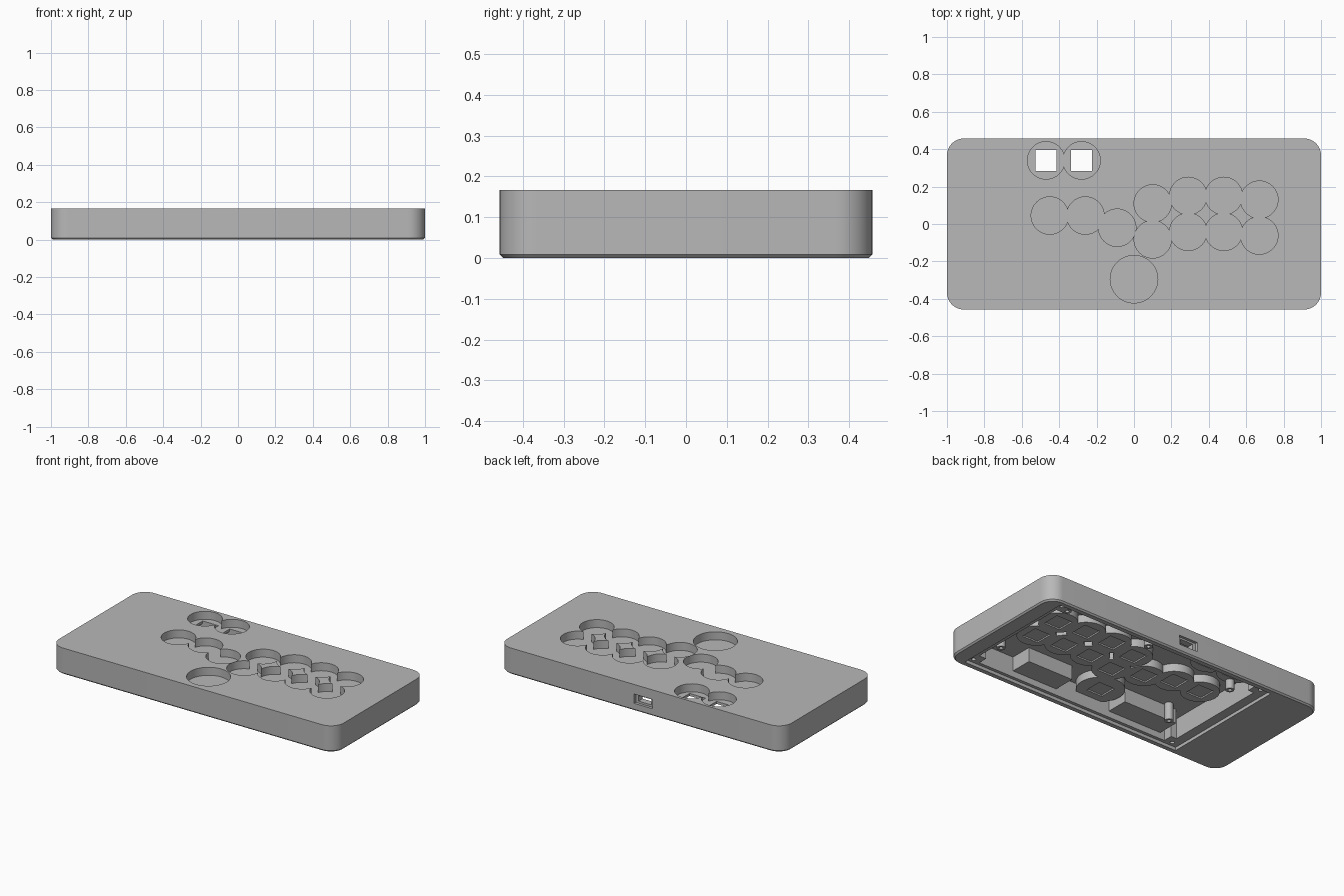
import bpy, bmesh, math
from mathutils import Matrix, Vector

old = bpy.data.objects.get("Cube")
if old:
    bpy.data.objects.remove(old, do_unlink=True)

grey = bpy.data.materials.new("plain_grey")
grey.use_nodes = True
GREY = (0.48, 0.48, 0.48, 1)
grey.diffuse_color = GREY
grey.node_tree.nodes["Principled BSDF"].inputs["Base Color"].default_value = GREY


def make(name, bm):
    bmesh.ops.recalc_face_normals(bm, faces=bm.faces)
    mesh = bpy.data.meshes.new(name)
    bm.to_mesh(mesh)
    bm.free()
    mesh.materials.append(grey)
    ob = bpy.data.objects.new(name, mesh)
    bpy.context.collection.objects.link(ob)
    return ob


def box(name, x0, x1, y0, y1, z0, z1, radius=0, chamfer=0):
    """Box with optional rounded vertical corners and bottom chamfer."""
    bm = bmesh.new()
    bmesh.ops.create_cube(bm, size=1)
    for v in bm.verts:
        v.co = Vector((x1 if v.co.x > 0 else x0, y1 if v.co.y > 0 else y0,
                       z1 if v.co.z > 0 else z0))
    if radius:
        upright = [e for e in bm.edges
                   if abs(e.verts[0].co.z - e.verts[1].co.z) > 0.001]
        bmesh.ops.bevel(bm, geom=upright, offset=radius, segments=10,
                        profile=0.5, affect='EDGES')
    if chamfer:
        rim = [e for e in bm.edges if all(v.co.z < z0 + 0.001 for v in e.verts)]
        bmesh.ops.bevel(bm, geom=rim, offset=chamfer, segments=1, affect='EDGES')
    return make(name, bm)


def square(name, x, y, size, z0, z1):
    h = size / 2
    return box(name, x - h, x + h, y - h, y + h, z0, z1)


def cylinder(name, x, y, r, z0, z1, segments=48):
    bm = bmesh.new()
    bmesh.ops.create_cone(bm, cap_ends=True, segments=segments, radius1=r,
                          radius2=r, depth=z1 - z0,
                          matrix=Matrix.Translation((x, y, (z0 + z1) / 2)))
    return make(name, bm)


def subtract(target, cutter):
    """Cut one solid out of another and drop the cutter."""
    mod = target.modifiers.new("cut", 'BOOLEAN')
    mod.operation = 'DIFFERENCE'
    mod.solver = 'EXACT'
    mod.object = cutter
    cutter.hide_render = True
    bpy.context.view_layer.update()
    graph = bpy.context.evaluated_depsgraph_get()
    mesh = bpy.data.meshes.new_from_object(target.evaluated_get(graph))
    target.modifiers.clear()
    target.data = mesh
    bpy.data.objects.remove(cutter, do_unlink=True)


# Layout of the round button wells
R, BIG = 0.1, 0.127
action = [(x, y + dy) for x, y in ((0.1, 0.11), (0.29, 0.15), (0.48, 0.15), (0.67, 0.13))
          for dy in (0, -0.192)]
direction = [(-0.45, 0.045), (-0.26, 0.045), (-0.09, -0.02)]
option = [(-0.47, 0.34), (-0.28, 0.34)]
wells = [(x, y, R) for x, y in action + direction + option] + [(0, -0.295, BIG)]
CEILING, CUP, FLOOR, TOP = 0.15, 0.1, 0.116, 0.167
SWITCH = 0.112

# Hollow interior, with cups, blocks and posts left standing in it
cavity = box("cavity", -0.6, 0.86, -0.4, 0.4, 0.02, CEILING)
for x, y, r in wells:
    subtract(cavity, cylinder("cup", x, y, r + 0.013, CUP, TOP))
for x0, x1 in ((0.24, 0.56), (-0.53, -0.15)):
    subtract(cavity, box("block", x0, x1, -0.45, -0.26, 0.06, TOP))
posts = [(0.8, -0.22), (0.78, 0.34), (0.17, 0.33), (-0.5, 0.25), (-0.46, -0.24)]
for x, y in posts:
    subtract(cavity, cylinder("post", x, y, 0.025, 0.04, TOP, 24))
corners = [(x, y) for x in (-0.61, 0.86) for y in (-0.39, 0.39)]
for x, y in corners:
    subtract(cavity, square("screw_tab", x, y, 0.1, 0, TOP))

# Outer shell with recess for the base lid
case = box("controller_case", -1, 1, -0.457, 0.457, 0, TOP, 0.09, 0.009)
subtract(case, box("lid_recess", -0.66, 0.9, -0.42, 0.42, -0.05, 0.0203))
subtract(case, cavity)

# Button wells and the switch seats beneath them
for x, y, r in wells:
    subtract(case, cylinder("well", x, y, r, FLOOR, 0.25, 64))
for x, y, r in wells:
    through = (x, y) in option
    subtract(case, square("switch_seat", x, y, SWITCH, 0.05, 0.14 if through else 0.109))

# Screw holes in tabs and posts
for x, y in corners:
    subtract(case, cylinder("screw_hole", x, y, 0.013, -0.02, 0.08, 16))
for x, y in posts:
    subtract(case, cylinder("post_hole", x, y, 0.012, 0.01, 0.1, 16))

# Cable socket in the back wall
subtract(case, box("socket_recess", -0.085, 0.045, 0.44, 0.5, 0.047, 0.106))
subtract(case, box("socket_slot", -0.065, 0.025, 0.36, 0.5, 0.06, 0.095))

bpy.ops.object.select_all(action='DESELECT')
case.select_set(True)
bpy.context.view_layer.objects.active = case
bpy.ops.object.shade_smooth_by_angle(angle=math.radians(25))
